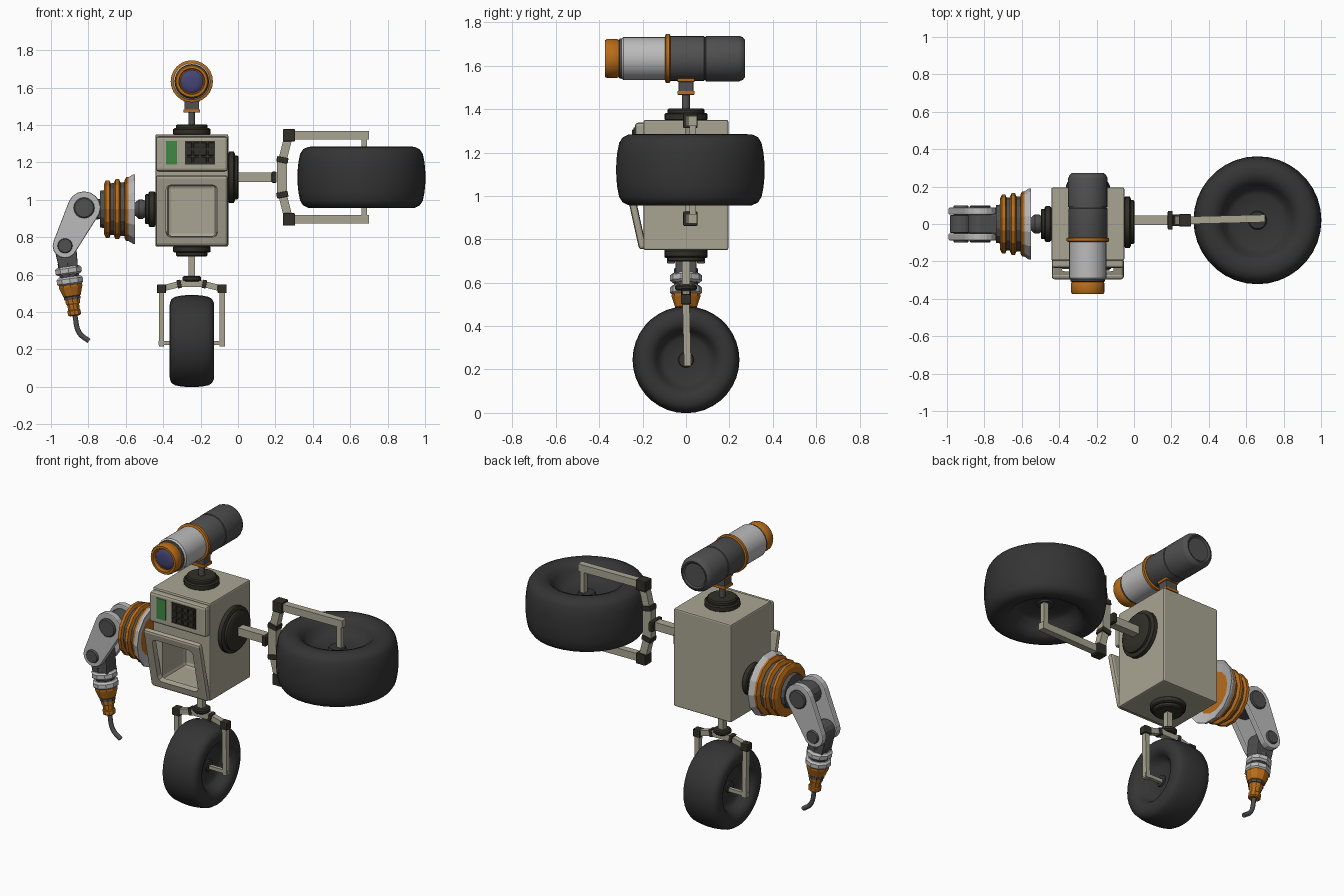
import bpy, bmesh, math
from mathutils import Vector, Matrix

if "Cube" in bpy.data.objects:
    bpy.data.objects.remove(bpy.data.objects["Cube"])


def mat(name, r, g, b):
    m = bpy.data.materials.new(name)
    m.diffuse_color = (r, g, b, 1)
    m.use_nodes = True
    m.node_tree.nodes["Principled BSDF"].inputs["Base Color"].default_value = m.diffuse_color
    return m


BEIGE = mat("beige", .40, .375, .29)
DARK = mat("dark_olive", .03, .028, .02)
TYRE = mat("rubber", .035, .035, .035)
GREY = mat("dark_grey", .08, .08, .08)
LIGHT = mat("light_grey", .5, .5, .5)
ORANGE = mat("orange", .48, .15, .01)
GREEN = mat("green", .05, .25, .06)
BLUE = mat("blue", .06, .06, .18)


def finish(name, bm, m, M=Matrix(), bevel=0, smooth=False):
    bmesh.ops.transform(bm, matrix=M, verts=bm.verts)
    bmesh.ops.recalc_face_normals(bm, faces=bm.faces)
    me = bpy.data.meshes.new(name)
    bm.to_mesh(me)
    bm.free()
    ob = bpy.data.objects.new(name, me)
    bpy.context.collection.objects.link(ob)
    me.materials.append(m)
    if smooth or bevel:
        bpy.ops.object.select_all(action='DESELECT')
        ob.select_set(True)
        bpy.context.view_layer.objects.active = ob
    if smooth:
        bpy.ops.object.shade_smooth_by_angle(angle=math.radians(35))
    if bevel:
        b = ob.modifiers.new("bevel", 'BEVEL')
        b.width, b.segments, b.limit_method = bevel, 2, 'ANGLE'
    return ob


def aim(origin, d):
    return Matrix.Translation(origin) @ Vector(d).to_track_quat('Z', 'Y').to_matrix().to_4x4()


def lathe(name, pts, origin, d, m, seg=24, smooth=True):
    """Revolve (radius, height) points about direction d, closed at both ends."""
    pts = [(0, pts[0][1])] * (pts[0][0] > 0) + list(pts) + [(0, pts[-1][1])] * (pts[-1][0] > 0)
    bm = bmesh.new()
    vs = [bm.verts.new((r, 0, h)) for r, h in pts]
    es = [bm.edges.new(p) for p in zip(vs, vs[1:])]
    bmesh.ops.spin(bm, geom=vs + es, axis=(0, 0, 1), cent=(0, 0, 0), angle=math.tau, steps=seg)
    bmesh.ops.remove_doubles(bm, verts=bm.verts, dist=1e-5)
    return finish(name, bm, m, aim(origin, d), smooth=smooth)


def box(name, c, size, m, bevel=0, M=Matrix()):
    bm = bmesh.new()
    bmesh.ops.create_cube(bm, size=1, matrix=Matrix.Diagonal((*size, 1)))
    return finish(name, bm, m, Matrix.Translation(c) @ M, bevel)


def bar(name, a, b, w, h, m, bevel=0):
    a, b = Vector(a), Vector(b)
    bm = bmesh.new()
    bmesh.ops.create_cube(bm, size=1, matrix=Matrix.Diagonal((w, h, (b - a).length, 1)))
    return finish(name, bm, m, aim((a + b) / 2, b - a), bevel)


def link(name, a, ra, b, rb, y0, y1, m):
    """Flat plate hulling two circles in the xz plane."""
    bm = bmesh.new()
    for (x, z), r in ((a, ra), (b, rb)):
        for i in range(16):
            t = math.tau * i / 16
            for y in (y0, y1):
                bm.verts.new((x + r * math.cos(t), y, z + r * math.sin(t)))
    g = bmesh.ops.convex_hull(bm, input=bm.verts)
    bmesh.ops.delete(bm, geom=[v for v in bm.verts if not v.link_faces], context='VERTS')
    bmesh.ops.dissolve_limit(bm, angle_limit=.02, verts=bm.verts, edges=bm.edges)
    return finish(name, bm, m, bevel=.006)


def cut(ob, cutter):
    for o in (cutter, ob):
        bpy.context.view_layer.objects.active = o
        for mod in list(o.modifiers):
            bpy.ops.object.modifier_apply(modifier=mod.name)
    md = ob.modifiers.new("hole", 'BOOLEAN')
    md.operation, md.object, md.solver = 'DIFFERENCE', cutter, 'EXACT'
    bpy.ops.object.modifier_apply(modifier=md.name)
    bpy.data.objects.remove(cutter)


# body with a front cavity
CX = -.247
body = box("body", (CX, .0, 1.05), (.39, .39, .60), BEIGE, .008)
cut(body, box("cavity_cutter", (CX, -.12, .94), (.26, .30, .28), BEIGE, .02))

# tilted hopper frame, hinged at its lower edge
tilt = Matrix.Rotation(math.radians(12.5), 4, 'X')
frame = box("hopper_frame", (CX, -.24, .943), (.385, .035, .385), BEIGE, .014, tilt)
cut(frame, box("frame_cutter", (CX, -.24, .943), (.275, .2, .285), BEIGE, .025, tilt))

# control panel with screen and keypad
box("control_panel", (CX, -.21, 1.245), (.385, .05, .185), BEIGE, .014)
box("screen", (-.355, -.236, 1.252), (.06, .01, .125), GREEN)
box("keypad_base", (-.203, -.236, 1.252), (.162, .01, .125), DARK)
for i in range(4):
    for j in range(3):
        box("key", (-.261 + i * .0387, -.243, 1.213 + j * .039), (.029, .012, .029), DARK, .003)

# stepped flanges on four sides
for name, o, d, r in (("top_flange", (CX, 0, 1.345), (0, 0, 1), .1),
                      ("bottom_flange", (CX, 0, .755), (0, 0, -1), .1),
                      ("left_flange", (-.44, 0, .95), (-1, 0, 0), .095),
                      ("right_flange", (-.055, .01, 1.12), (1, 0, 0), .138)):
    lathe(name, [(r * .9, 0), (r, .008), (r, .032), (r * .92, .038), (r * .85, .038),
                 (r * .85, .052), (r * .78, .058), (r * .5, .058)], o, d, DARK)


def wheel_limb(side, o, U, W, s):
    """Arm, fork and wheel; U points outward, W runs along the axle."""
    o, U, W, V = Vector(o), Vector(U), Vector(W), Vector((0, 1, 0))

    def P(u, w, v=0):
        return o + s * (u * U + w * W + v * V)

    bar(side + "_arm", P(-.02, 0), P(.19, 0), .05 * s, .05 * s, BEIGE)
    lathe(side + "_arm_collar", [(.042, 0), (.05, .006), (.05, .02), (.042, .028)],
          P(.178, 0), U, DARK) if s < 1 else bar(
        side + "_arm_collar", P(.18, 0), P(.207, 0), .1, .06, DARK, .006)
    bar(side + "_fork_bridge", P(.235, -.09), P(.235, .09), .055 * s, .05 * s, BEIGE)
    for k in (-1, 1):
        bar(side + "_fork_joint", P(.234, k * .078), P(.24, k * .108), .062 * s, .062 * s, DARK, .004)
        bar(side + "_fork_elbow", P(.24, k * .1), P(.265, k * .2), .045 * s, .045 * s, BEIGE)
        bar(side + "_fork_corner", P(.24, k * .225), P(.305, k * .225), .066 * s, .066 * s, DARK, .005)
        bar(side + "_fork_tine", P(.3, k * .225), P(.70, k * .225, .01), .04 * s, .045 * s, BEIGE)
        bar(side + "_axle_peg", P(.675, k * .247, .01), P(.675, k * .06, .01), .03 * s, .03 * s, BEIGE)
    half = [(.045, .075), (.05, .066), (.14, .068), (.168, .085), (.19, .125), (.212, .152), (.245, .165),
            (.285, .163), (.312, .15), (.328, .125), (.337, .08), (.341, .04)]
    prof = half + [(.342, 0)] + [(r, -h) for r, h in reversed(half)]
    lathe(side + "_wheel", [(r * s, h * s) for r, h in prof], P(.66, 0), W, TYRE, 36)


wheel_limb("right", (0, .02, 1.12), (1, 0, 0), (0, 0, 1), 1)
wheel_limb("lower", (CX, 0, .72), (0, 0, -1), (1, 0, 0), .72)

# camera neck
lathe("neck_post", [(.018, 0), (.018, .09)], (CX, 0, 1.39), (0, 0, 1), GREY, 12)
box("neck_collar", (CX, 0, 1.475), (.09, .08, .018), ORANGE, .004)
box("neck_socket", (CX, 0, 1.51), (.078, .068, .06), GREY, .004)
box("neck_saddle", (CX, 0, 1.535), (.09, .08, .02), ORANGE, .004)

# camera tube, revolved about y
eye, Y = (CX, 0, 1.633), (0, 1, 0)
lathe("lens_hood", [(.066, -.355), (.07, -.374), (.084, -.374), (.09, -.364), (.09, -.318), (.083, -.306)],
      eye, Y, ORANGE, 20)
lathe("lens", [(.03, -.366), (.055, -.361), (.064, -.352)], eye, Y, BLUE, 20)
lathe("hood_ring", [(.08, -.312), (.092, -.306), (.092, -.284)], eye, Y, GREY)
lathe("front_tube", [(.09, -.3), (.1, -.288), (.1, -.08)], eye, Y, LIGHT)
lathe("tube_ring", [(.105, -.096), (.113, -.092), (.113, -.076), (.105, -.072)], eye, Y, ORANGE)
lathe("rear_tube", [(.1, -.08), (.104, -.07), (.104, .083), (.1, .085), (.1, .09), (.105, .092),
                    (.105, .245), (.098, .262), (.085, .272), (.078, .272), (.07, .264)], eye, Y, GREY)

# left shoulder: neck, dish and ribbed drum
sh, L = (0, 0, .95), (-1, 0, 0)
lathe("shoulder_neck", [(.04, .49), (.052, .51), (.052, .53), (.035, .55), (.035, .59)], sh, L, GREY, 16)
lathe("shoulder_dish", [(.06, .59), (.17, .56), (.19, .552), (.19, .562), (.165, .6)],
      sh, L, LIGHT, 14, False)
lathe("drum_core", [(.15, .58), (.14, .7), (.105, .712), (.1, .738)], sh, L, GREY, 14, False)
for i, (h, r, w) in enumerate(((.572, .175, .036), (.628, .165, .036), (.68, .158, .036))):
    lathe("drum_rib_%d" % i, [(r - .02, h), (r, h + .008), (r, h + w - .01), (r - .02, h + w)],
          sh, L, ORANGE, 14, False)

# upper arm plates and joints
S, E = (-.823, .957), (-.925, .754)
bar("shoulder_bracket", (-.72, 0, .95), (-.80, 0, .957), .11, .1, GREY, .006)
for k in (-1, 1):
    y0, y1 = sorted((k * .05, k * .088))
    link("upper_arm_plate", S, .088, E, .066, y0, y1, LIGHT)
lathe("shoulder_pin", [(.05, -.1), (.056, -.094), (.056, .094), (.05, .1)], (S[0], 0, S[1]), Y, GREY, 16)
lathe("elbow_pin", [(.036, -.1), (.04, -.094), (.04, .094), (.036, .1)], (E[0], 0, E[1]), Y, GREY, 16)
link("shoulder_knuckle", S, .065, (-.75, .95), .055, -.05, .05, GREY)
link("forearm", E, .06, (-.905, .63), .05, -.048, .048, GREY)

# wrist collars, nozzle and hooked probe
o, d = (E[0], 0, E[1]), (.052, 0, -.374)
for i, h in enumerate((.112, .168)):
    lathe("wrist_collar_%d" % i, [(.062, h), (.074, h + .01), (.074, h + .034), (.062, h + .044)],
          o, d, LIGHT, 10, False)
lathe("wrist_core", [(.055, .09), (.055, .22)], o, d, GREY, 10, False)
lathe("nozzle", [(.066, .21), (.066, .222), (.05, .27), (.042, .275), (.04, .31), (.034, .318), (.032, .345),
                 (.037, .35), (.037, .372), (.028, .378)], o, d, ORANGE, 10, False)
lathe("nozzle_band", [(.046, .274), (.046, .29)], o, d, GREY, 10, False)
cu = bpy.data.curves.new("probe", 'CURVE')
cu.dimensions, cu.bevel_depth, cu.bevel_resolution, cu.use_fill_caps = '3D', .0135, 2, True
sp = cu.splines.new('BEZIER')
sp.bezier_points.add(2)
for p, c in zip(sp.bezier_points, ((-.873, 0, .385), (-.848, 0, .288), (-.797, 0, .245))):
    p.co = c
    p.handle_left_type = p.handle_right_type = 'AUTO'
cu.materials.append(GREY)
bpy.context.collection.objects.link(bpy.data.objects.new("probe", cu))
